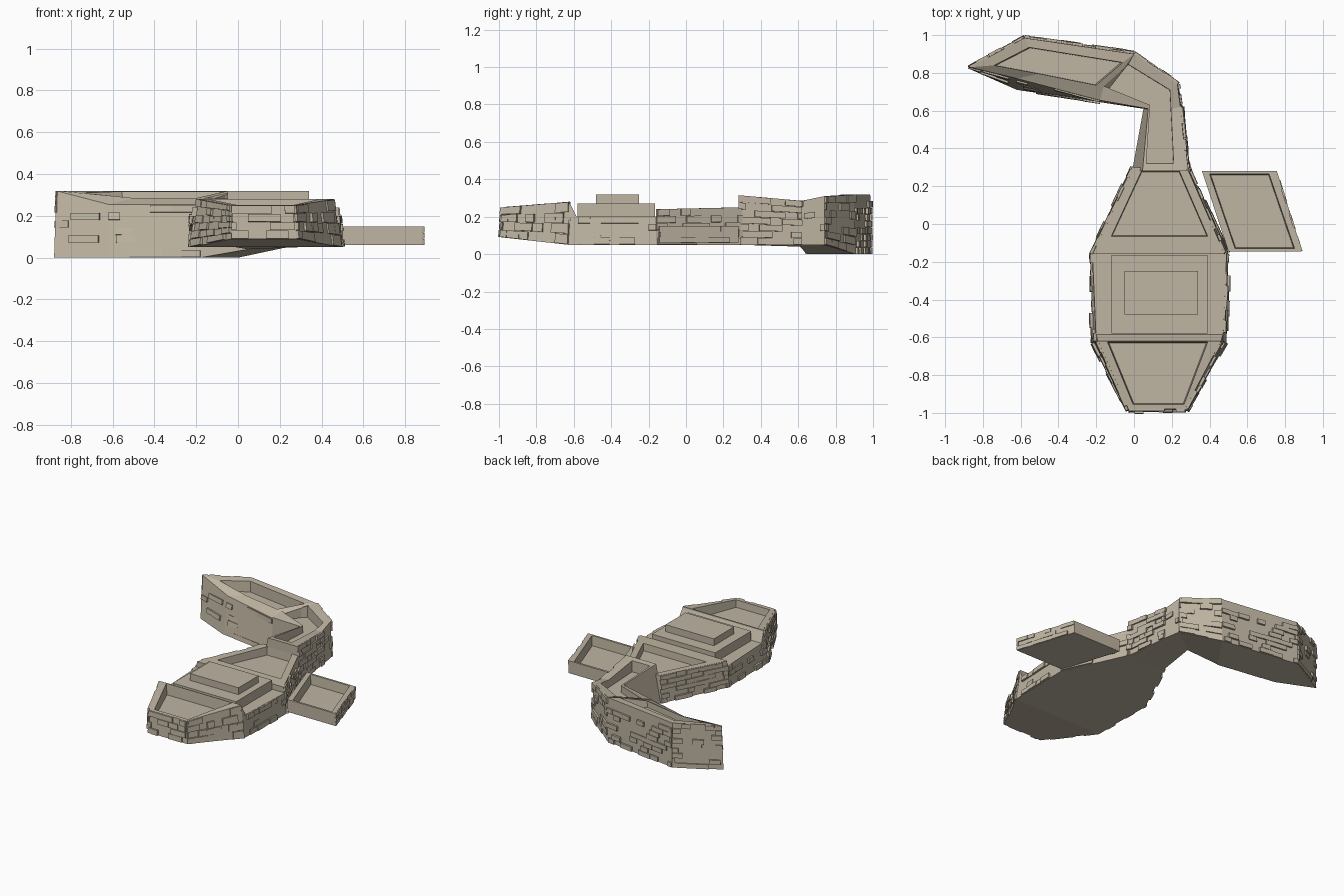
import bpy, bmesh, random
from mathutils import Vector

if "Cube" in bpy.data.objects:
    bpy.data.objects.remove(bpy.data.objects["Cube"])

random.seed(4)

stone = bpy.data.materials.new("stone")
stone.diffuse_color = (0.52, 0.46, 0.36, 1)
stone.use_nodes = True
stone.node_tree.nodes["Principled BSDF"].inputs["Base Color"].default_value = stone.diffuse_color


def finish(bm, name):
    bmesh.ops.recalc_face_normals(bm, faces=bm.faces[:])
    me = bpy.data.meshes.new(name)
    bm.to_mesh(me)
    bm.free()
    me.materials.append(stone)
    ob = bpy.data.objects.new(name, me)
    bpy.context.collection.objects.link(ob)
    return ob


def section(name, bottom, top, inner=None, floor=0.2, shrink=0.96):
    """Closed block; with an inner outline its top becomes a rim around a sunken floor."""
    bm = bmesh.new()
    rings = [bottom, top]
    if inner:
        c = sum((Vector(p) for p in inner), Vector()) / len(inner)
        low = [Vector(p).lerp(c, 1 - shrink) for p in inner]
        rings += [inner, [(p.x, p.y, floor) for p in low]]
    loops = [[bm.verts.new(p) for p in r] for r in rings]
    n = len(bottom)
    for a, b in zip(loops, loops[1:]):
        for i in range(n):
            j = (i + 1) % n
            bm.faces.new((a[i], a[j], b[j], b[i]))
    bm.faces.new(loops[0])
    bm.faces.new(loops[-1])
    bmesh.ops.triangulate(bm, faces=[f for f in bm.faces if len(f.verts) > 4])
    return finish(bm, name)


def bricks(name, bottom, top, edges, density=0.6, width=0.075, height=0.036, out=0.014):
    """Staggered stone slabs standing proud of the chosen walls."""
    bm = bmesh.new()
    n = len(bottom)
    for e in edges:
        p0, p1, q0, q1 = (Vector(v) for v in
                          (bottom[e], bottom[(e + 1) % n], top[e], top[(e + 1) % n]))
        normal = (p1 - p0).cross(q0 - p0).normalized()
        at = lambda u, v: p0.lerp(p1, u).lerp(q0.lerp(q1, u), v)
        length = (p1 - p0).length
        rows = max(2, round((q0 - p0).length / height))
        for r in range(rows):
            x = -random.uniform(0, width)
            while x < length:
                w = width * random.uniform(0.6, 1.25)
                u0, u1 = max(0, x / length), min(1, (x + w) / length)
                x += w
                if random.random() > density or u1 - u0 < 0.02:
                    continue
                o = out * random.uniform(0.5, 1.1)
                v0, v1 = (r + 0.04) / rows, (r + 0.96) / rows
                quad = [at(u0, v0), at(u1, v0), at(u1, v1), at(u0, v1)]
                back = [bm.verts.new(p - normal * 0.004) for p in quad]
                face = [bm.verts.new(p + normal * o) for p in quad]
                bm.faces.new(face)
                bm.faces.new(back[::-1])
                for i in range(4):
                    j = (i + 1) % 4
                    bm.faces.new((back[i], back[j], face[j], face[i]))
    return finish(bm, name)


def box(name, x0, x1, y0, y1, z0, z1):
    flat = [(x0, y0), (x1, y0), (x1, y1), (x0, y1)]
    return section(name, [(x, y, z0) for x, y in flat], [(x, y, z1) for x, y in flat])


# Tapered front section with sunken deck
b = [(-.03, -.99, .09), (.28, -.99, .09), (.49, -.63, .05), (-.22, -.63, .05)]
t = [(-.03, -.98, .25), (.27, -.98, .25), (.46, -.62, .28), (-.19, -.62, .28)]
section("front_section", b, t,
        [(-.005, -.955, .252), (.265, -.955, .252), (.39, -.625, .28), (-.14, -.625, .28)], .2, .97)
bricks("front_bricks", b, t, (0, 1, 3), .65)

# Sloped step behind the front deck
section("front_step", [(-.2, -.625, .19), (.47, -.625, .19), (.47, -.58, .19), (-.2, -.58, .19)],
        [(-.19, -.625, .28), (.46, -.625, .28), (.47, -.585, .2), (-.2, -.585, .2)])

# Middle section with stacked platforms
b = [(-.22, -.63, .05), (.49, -.63, .05), (.5, -.16, .05), (-.23, -.16, .05)]
t = [(-.2, -.62, .2), (.47, -.62, .2), (.49, -.16, .2), (-.22, -.16, .2)]
section("middle_section", b, t)
bricks("middle_bricks", b, t, (1, 3), .55)
box("lower_platform", -.12, .39, -.58, -.165, .19, .27)
box("upper_platform", -.05, .34, -.48, -.25, .26, .32)

# Narrowing shoulder section
b = [(-.23, -.16, .05), (.5, -.16, .05), (.29, .3, .05), (-.01, .3, .05)]
t = [(-.22, -.16, .24), (.48, -.16, .24), (.28, .3, .25), (0, .3, .25)]
section("shoulder_section", b, t,
        [(-.12, -.065, .242), (.39, -.065, .242), (.24, .28, .25), (.04, .28, .25)], .19, .98)
bricks("shoulder_bricks", b, t, (1, 3), .55)

# Neck and bend with a continuous channel
b = [(-.01, .28, .05), (.29, .28, .05), (.255, .62, .05), (.235, .74, .05),
     (0, .905, 0), (-.18, .645, 0), (.05, .61, .04)]
t = [(.045, .28, .315), (.28, .28, .315), (.245, .62, .285), (.23, .74, .31),
     (0, .9, .32), (-.18, .655, .26), (.075, .61, .28)]
section("neck_section", b, t,
        [(.065, .32, .31), (.21, .32, .31), (.195, .61, .285), (.19, .71, .3),
         (-.03, .845, .315), (-.16, .73, .285), (.085, .63, .28)], .23, .99)
bricks("neck_bricks", b, t, (1, 2, 3), .6)

# Tail: upright walls, then a bevel up to the rim of a long sunken deck
b = [(-.18, .645, 0), (0, .905, 0), (-.58, .99, 0), (-.88, .825, 0), (-.62, .71, 0)]
t = [(-.18, .655, .255), (0, .9, .32), (-.58, .985, .32), (-.87, .83, .32), (-.62, .77, .255)]
section("tail_section", b, t,
        [(-.2, .735, .285), (-.06, .855, .317), (-.555, .935, .317),
         (-.74, .84, .31), (-.5, .795, .285)], .24, .97)
bricks("tail_outer_bricks", b, t, (1, 2), .42, .085)
level = [(x, y, .25) for x, y, z in t]
bricks("tail_inner_bricks", b, level, (3, 4), .2, .13, .036, .01)

# Slanted side tray
plan = [(.5, -.145), (.885, -.145), (.75, .28), (.36, .28)]
b = [(x, y, .06) for x, y in plan]
t = [(x, y, .15) for x, y in plan]
section("side_tray", b, t,
        [(.535, -.13, .15), (.85, -.13, .15), (.715, .265, .15), (.4, .265, .15)], .08, .97)
bricks("side_tray_bricks", b, t, (1,), .6, .07, .03, .008)
